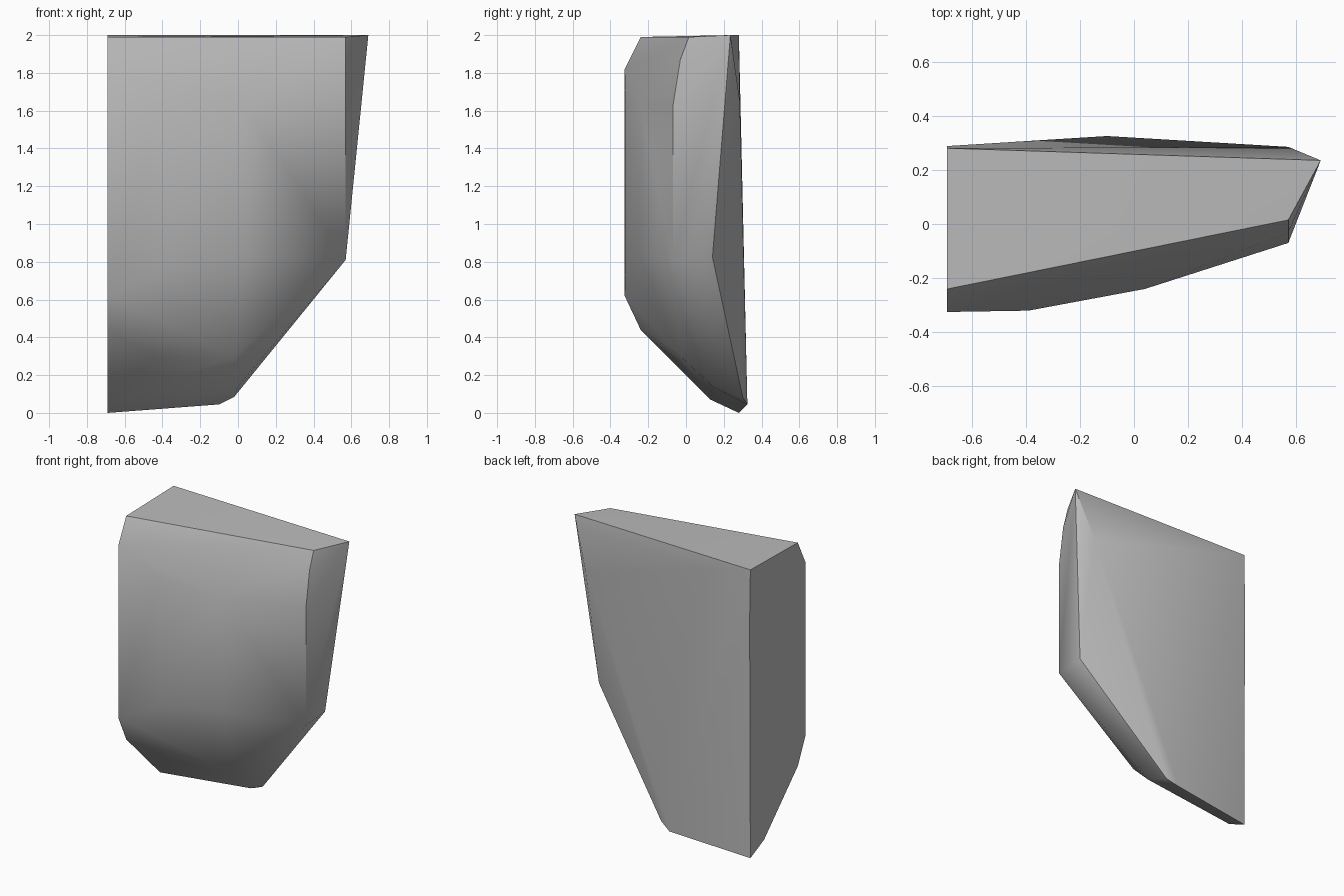
import bpy
import bmesh
from math import radians

default_cube = bpy.data.objects.get("Cube")
if default_cube:
    bpy.data.objects.remove(default_cube, do_unlink=True)


def make_material(name, shade):
    """One plain colour for both viewport and render."""
    material = bpy.data.materials.new(name)
    material.use_nodes = True
    colour = (shade, shade, shade, 1)
    material.diffuse_color = colour
    material.node_tree.nodes["Principled BSDF"].inputs["Base Color"].default_value = colour
    return material


def make_convex_part(name, points, material, smooth_angle):
    """Wrap a faceted solid around its corner points, then soften the shallow edges."""
    bm = bmesh.new()
    for point in points:
        bm.verts.new(point)
    hull = bmesh.ops.convex_hull(bm, input=bm.verts[:])
    leftovers = set(hull["geom_interior"]) | set(hull["geom_unused"])
    loose = [item for item in leftovers if isinstance(item, bmesh.types.BMVert)]
    bmesh.ops.delete(bm, geom=loose, context="VERTS")
    bmesh.ops.dissolve_limit(bm, angle_limit=radians(1), verts=bm.verts[:], edges=bm.edges[:])
    bmesh.ops.recalc_face_normals(bm, faces=bm.faces[:])

    mesh = bpy.data.meshes.new(name)
    bm.to_mesh(mesh)
    bm.free()
    mesh.materials.append(material)
    part = bpy.data.objects.new(name, mesh)
    bpy.context.collection.objects.link(part)

    bpy.ops.object.select_all(action="DESELECT")
    part.select_set(True)
    bpy.context.view_layer.objects.active = part
    bpy.ops.object.shade_smooth_by_angle(angle=radians(smooth_angle))
    return part


inner = -.69   # flat inner side
outer = .57    # outer side panel

# Flat inner side, as a profile in y and z
inner_profile = [(.28, 2), (-.24, 1.99), (-.325, 1.82), (-.325, .62),
                 (-.24, .44), (.13, .07), (.28, 0), (.288, 1.65)]
inner_side = [(inner, y, z) for y, z in inner_profile]

# Outer side panel with its flared top corner and rear shoulder
outer_profile = [(.015, 1.99), (-.03, 1.87), (-.07, 1.62),
                 (-.07, .81), (.14, .825), (.285, 1.65)]
outer_side = [(outer, y, z) for y, z in outer_profile]
flared_corner = [(.69, .235, 2)]

# Bulging front, two vertical ridges
front_ridges = [(x, y, z)
                for x, y, low, high in [(-.39, -.32, .78, 1.66), (.04, -.24, .83, 1.62)]
                for z in (low, high)]

# Tapered lower front and the narrow bottom tip
lower_front = [(-.45, -.08, .3), (-.02, -.03, .3), (0, .14, .14)]
bottom_tip = [(-.02, .3, .085), (-.1, .325, .045)]

shell_grey = make_material("shell_grey", .5)
make_convex_part("armour_shell",
                 inner_side + outer_side + flared_corner + front_ridges + lower_front + bottom_tip,
                 shell_grey, smooth_angle=35)
